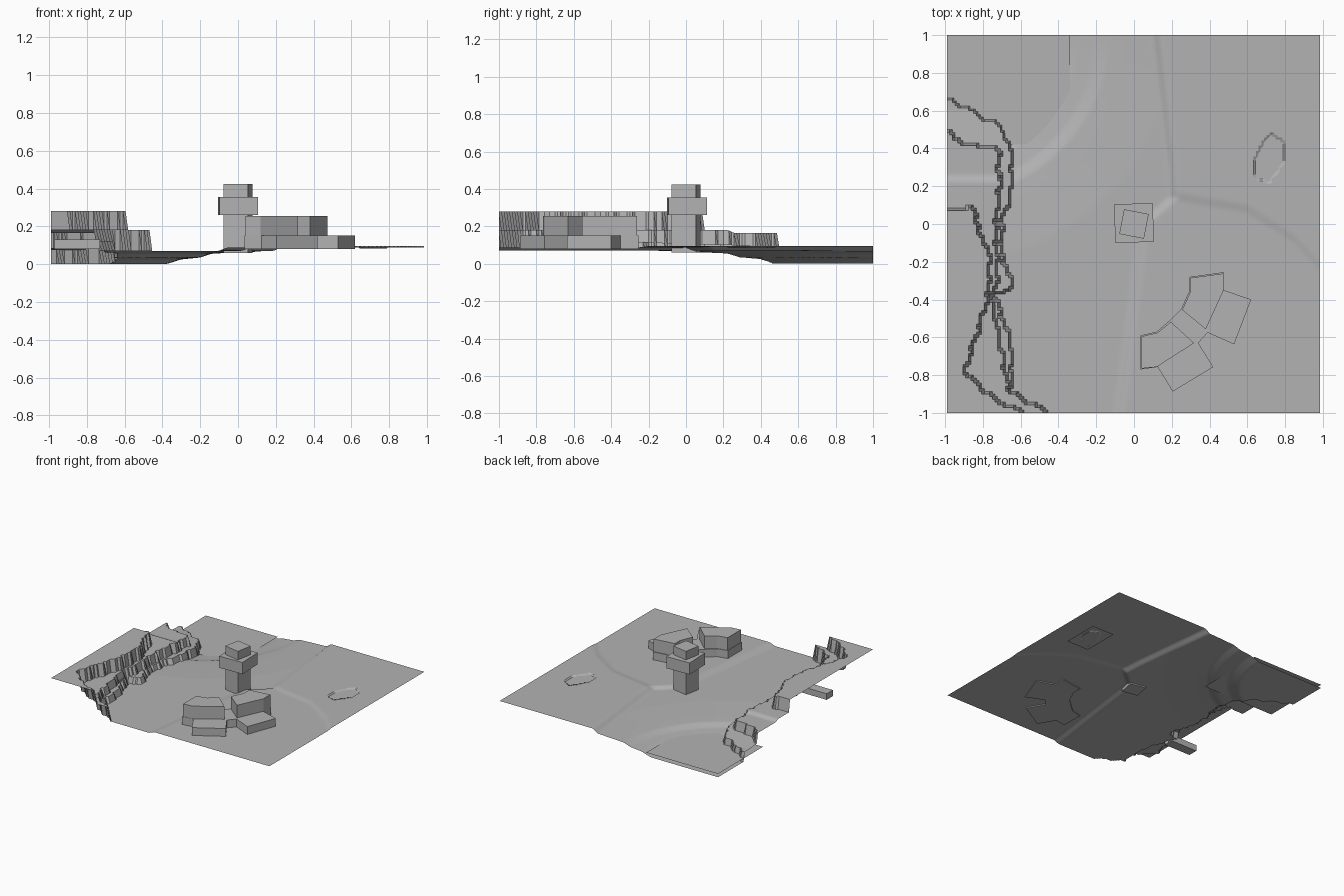
import bpy, bmesh, math
from mathutils import Matrix

cube = bpy.data.objects.get("Cube")
if cube:
    bpy.data.objects.remove(cube, do_unlink=True)

grey = bpy.data.materials.new("stone_grey")
grey.use_nodes = True
grey.diffuse_color = (0.45, 0.45, 0.45, 1)
grey.node_tree.nodes["Principled BSDF"].inputs["Base Color"].default_value = (0.45, 0.45, 0.45, 1)


def finish(name, bm):
    mesh = bpy.data.meshes.new(name)
    bm.to_mesh(mesh)
    bm.free()
    mesh.materials.append(grey)
    obj = bpy.data.objects.new(name, mesh)
    bpy.context.collection.objects.link(obj)
    return obj


def box(name, centre, size, turn=0):
    bm = bmesh.new()
    m = Matrix.Translation(centre) @ Matrix.Rotation(math.radians(turn), 4, 'Z') @ Matrix.Diagonal((*size, 1))
    bmesh.ops.create_cube(bm, size=1, matrix=m)
    return finish(name, bm)


def prism(name, outline, bottom, top):
    bm = bmesh.new()
    face = bm.faces.new([bm.verts.new((x, y, bottom)) for x, y in outline])
    side = bmesh.ops.extrude_face_region(bm, geom=[face])
    for v in side["geom"]:
        if isinstance(v, bmesh.types.BMVert):
            v.co.z = top
    bmesh.ops.recalc_face_normals(bm, faces=bm.faces)
    return finish(name, bm)


def plane(name, x0, x1, y0, y1, z):
    bm = bmesh.new()
    bm.faces.new([bm.verts.new(p) for p in ((x0, y0, z), (x1, y0, z), (x1, y1, z), (x0, y1, z))])
    return finish(name, bm)


def lerp(points, t):
    """Piecewise linear value through sorted points."""
    if t <= points[0][0]:
        return points[0][1]
    for (a, u), (b, v) in zip(points, points[1:]):
        if t <= b:
            return u + (v - u) * (t - a) / (b - a)
    return points[-1][1]


def inside(poly, x, y):
    hit = False
    for (ax, ay), (bx, by) in zip(poly, poly[1:] + poly[:1]):
        if (ay > y) != (by > y) and x < ax + (bx - ax) * (y - ay) / (by - ay):
            hit = not hit
    return hit


def step(d, width=0.04):
    t = min(1, max(0, d / width + 0.5))
    return t * t * (3 - 2 * t)


# Cliff outlines, from the low ledge to the high plateau
ledge = [(-2, -2), (-0.45, -2), (-0.45, -1), (-0.55, -0.95), (-0.65, -0.89), (-0.65, -0.62), (-0.74, -0.38),
         (-0.65, -0.33), (-0.66, -0.25), (-0.7, -0.18), (-0.7, 0.04), (-0.65, 0.15), (-0.65, 0.41),
         (-0.71, 0.52), (-0.85, 0.6), (-1, 0.67), (-2, 0.67)]
terrace = [(-2, -2), (-0.45, -2), (-0.45, -1), (-0.55, -0.95), (-0.66, -0.88), (-0.71, -0.62), (-0.76, -0.4),
           (-0.72, -0.3), (-0.73, 0), (-0.71, 0.2), (-0.72, 0.4), (-0.88, 0.42), (-1, 0.49), (-2, 0.49)]
plateau = [(-2, -2), (-0.58, -2), (-0.58, -1), (-0.7, -0.95), (-0.9, -0.79), (-0.87, -0.7), (-0.77, -0.38),
           (-0.76, -0.2), (-0.79, -0.08), (-0.83, -0.03), (-0.83, 0.05), (-0.87, 0.09), (-1, 0.07), (-2, 0.07)]
pond = [(0.64, 0.25), (0.71, 0.22), (0.76, 0.28), (0.8, 0.35), (0.79, 0.43), (0.73, 0.48), (0.7, 0.45),
        (0.66, 0.38), (0.64, 0.33)]

# Soft ground steps
bay = [(0.62, 0), (0.7, 0.025), (0.8, 0.035), (0.86, 0.055), (0.95, 0.06), (1.2, 0.07)]
west_edge = [(-1, -0.08), (-0.4, 0), (0, 0.05), (0.14, 0.21), (0.3, 0.2), (1, 0.12)]
east_edge = [(0.2, 0.15), (0.6, 0.08), (0.85, -0.08), (0.98, -0.22)]


def height(x, y):
    wx = x + 0.007 * math.sin(47 * y) + 0.005 * math.sin(113 * y)
    wy = y + 0.007 * math.sin(53 * x)
    if inside(plateau, wx, wy):
        return 0.28
    if inside(terrace, wx, wy):
        return 0.18 - 0.015 * step(y - 0.24)
    if inside(ledge, wx, wy):
        return lerp([(-0.4, 0.12), (0.3, 0.1), (0.6, 0.075)], y)
    if inside(pond, x, y):
        return 0.083
    east = 0.088 + 0.007 * step(y - lerp(east_edge, x), 0.06)
    low = lerp(bay, math.hypot(x + 1, y - 1))
    return low + (east - low) * step(x - lerp(west_edge, y), 0.06)


# Ground sheet
n = 140
bm = bmesh.new()
bmesh.ops.create_grid(bm, x_segments=n, y_segments=n, size=1)
for v in bm.verts:
    v.co.x = v.co.x * 0.987 - 0.003
    v.co.z = height(v.co.x, v.co.y)
ground = finish("ground", bm)
bpy.context.view_layer.objects.active = ground
ground.select_set(True)
bpy.ops.object.shade_smooth_by_angle(angle=math.radians(30))

# Water sheets
plane("bay_water", -0.99, -0.34, 0.42, 1, 0.027)
plane("pond_water", 0.62, 0.82, 0.2, 0.5, 0.086)

# Buried beam under the plateau
box("buried_beam", (-0.85, -0.47, 0.105), (0.24, 0.08, 0.05))

# Tower
box("tower_column", (0, 0, 0.16), (0.133, 0.133, 0.2), -11)
box("tower_gallery", (0, 0.005, 0.307), (0.205, 0.205, 0.095), 2)
box("tower_cap", (0, 0, 0.39), (0.133, 0.133, 0.07), -11)

# Curved two-level building
prism("building_base", [(0.295, -0.28), (0.475, -0.255), (0.475, -0.35), (0.62, -0.4), (0.53, -0.637),
                        (0.39, -0.575), (0.34, -0.63), (0.42, -0.757), (0.205, -0.887), (0.125, -0.757),
                        (0.035, -0.77), (0.035, -0.59), (0.12, -0.57), (0.19, -0.51), (0.25, -0.45),
                        (0.295, -0.35)], 0.08, 0.152)
prism("building_east_wing", [(0.3, -0.285), (0.475, -0.262), (0.475, -0.35), (0.38, -0.557), (0.255, -0.455),
                             (0.3, -0.355)], 0.152, 0.255)
prism("building_west_wing", [(0.195, -0.518), (0.318, -0.63), (0.12, -0.757), (0.04, -0.765), (0.04, -0.595),
                             (0.125, -0.575)], 0.152, 0.255)
